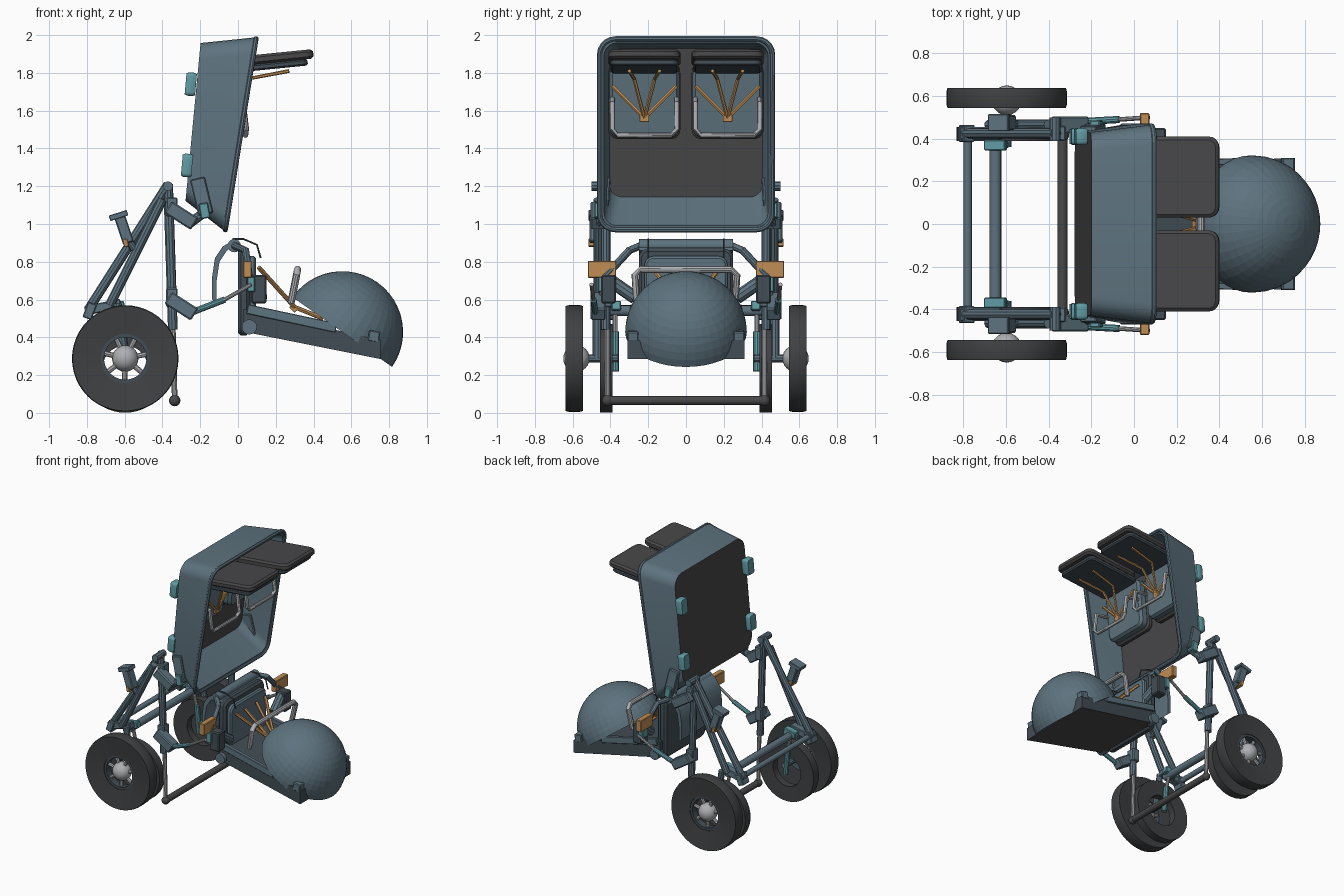
import bpy, bmesh, math
from mathutils import Vector, Matrix

if "Cube" in bpy.data.objects:
    bpy.data.objects.remove(bpy.data.objects["Cube"])


def material(name, rgb):
    m = bpy.data.materials.new(name)
    m.use_nodes = True
    m.diffuse_color = (*rgb, 1)
    m.node_tree.nodes["Principled BSDF"].inputs["Base Color"].default_value = (*rgb, 1)
    return m


SLATE = material("slate blue", (0.11, 0.17, 0.21))
DEEP = material("deep slate", (0.055, 0.075, 0.09))
DARK = material("charcoal", (0.065, 0.065, 0.068))
TYRE = material("tyre black", (0.05, 0.053, 0.055))
TEAL = material("teal", (0.12, 0.33, 0.37))
ORANGE = material("orange", (0.52, 0.27, 0.09))
LIGHT = material("light grey", (0.42, 0.43, 0.45))


def finish(name, bm, mats, smooth=True):
    bmesh.ops.recalc_face_normals(bm, faces=bm.faces[:])
    me = bpy.data.meshes.new(name)
    bm.to_mesh(me)
    bm.free()
    for m in mats if isinstance(mats, tuple) else (mats,):
        me.materials.append(m)
    ob = bpy.data.objects.new(name, me)
    bpy.context.collection.objects.link(ob)
    if smooth:
        bpy.ops.object.select_all(action='DESELECT')
        ob.select_set(True)
        bpy.context.view_layer.objects.active = ob
        bpy.ops.object.shade_smooth_by_angle(angle=math.radians(35))
    return ob


def loft(name, rings, mats, caps=True, closed=False, cap_index=0):
    bm = bmesh.new()
    loops = [[bm.verts.new(p) for p in ring] for ring in rings]
    pairs = list(zip(loops, loops[1:])) + ([(loops[-1], loops[0])] if closed else [])
    for a, b in pairs:
        for i in range(len(a)):
            j = (i + 1) % len(a)
            bm.faces.new((a[i], a[j], b[j], b[i]))
    if caps and not closed:
        for ring in (loops[0], loops[-1]):
            bm.faces.new(ring).material_index = cap_index
    return finish(name, bm, mats)


def round_rect(c, u, v, hu, hv, r, n=5):
    c, u, v = Vector(c), Vector(u).normalized(), Vector(v).normalized()
    pts = []
    for k, (su, sv) in enumerate(((1, 1), (-1, 1), (-1, -1), (1, -1))):
        for i in range(n + 1):
            a = math.pi / 2 * (k + i / n)
            pts.append(c + u * (su * (hu - r) + r * math.cos(a))
                       + v * (sv * (hv - r) + r * math.sin(a)))
    return pts


def slab(name, c, u, v, hu, hv, t, r, mat):
    # rounded cushion with softened edges
    n = Vector(u).cross(Vector(v)).normalized()
    c, e = Vector(c), min(t, r) * 0.3
    return loft(name, [round_rect(c + n * (k * t / 2), u, v, hu - d, hv - d, r - d)
                       for k, d in ((-1, e), (-0.5, 0), (0.5, 0), (1, e))], mat)


def rod(name, pts, r, mat, sides=10, cyclic=False):
    pts = [Vector(p) for p in pts]
    n, rings, side = len(pts), [], None
    for i, p in enumerate(pts):
        a = pts[i - 1] if i or cyclic else p
        b = pts[(i + 1) % n] if i < n - 1 or cyclic else p
        t = (b - a).normalized()
        if side is None:
            side = t.orthogonal()
        side = (side - t * side.dot(t)).normalized()
        up = t.cross(side)
        rings.append([p + (side * math.cos(q) + up * math.sin(q)) * r
                      for q in (math.tau * k / sides for k in range(sides))])
    return loft(name, rings, mat, closed=cyclic)


def beam(name, p, q, w, d, mat):
    # box from p to q, w wide along y and d deep
    p, q = Vector(p), Vector(q)
    z = (q - p).normalized()
    x = Vector((0, 1, 0)).cross(z).normalized()
    y = z.cross(x)
    bm = bmesh.new()
    m = Matrix.Translation((p + q) / 2) @ Matrix((x, y, z)).transposed().to_4x4()
    bmesh.ops.create_cube(bm, size=1, matrix=m @ Matrix.Diagonal((d, w, (q - p).length, 1)))
    bmesh.ops.bevel(bm, geom=bm.edges[:], offset=min(w, d) * 0.1, segments=1, affect='EDGES')
    return finish(name, bm, mat, False)


def ring_solid(name, c, profile, mat, seg=48):
    # revolve (radius, y) points about the y axis
    rings = [[(c[0] + r * math.cos(a), y, c[1] + r * math.sin(a))
              for a in (math.tau * k / seg for k in range(seg))] for r, y in profile]
    return loft(name, rings, mat, closed=True)


def ball(name, c, r, mat):
    bm = bmesh.new()
    bmesh.ops.create_uvsphere(bm, u_segments=20, v_segments=12, radius=r,
                              matrix=Matrix.Translation(c))
    return finish(name, bm, mat)


# Cabin tub, open towards +x
Y = (0, 1, 0)
back_v, rim_v = (0.08, 0, 0.84), (0.165, 0, 1.03)
tub = [round_rect((-0.238, 0, 1.54), Y, back_v, 0.43, 0.42, 0.09),
       round_rect((0.012, 0, 1.475), Y, rim_v, 0.465, 0.52, 0.09),
       round_rect((0.014, 0, 1.475), Y, rim_v, 0.435, 0.49, 0.07),
       round_rect((-0.215, 0, 1.535), Y, back_v, 0.405, 0.395, 0.07)]
loft("cabin_tub", tub, (SLATE, DARK), cap_index=1)
rod("cabin_rim", round_rect((0.014, 0, 1.475), Y, rim_v, 0.458, 0.512, 0.085), 0.014,
    SLATE, 8, True)

# Two cabin seats with harness
for s in (1, -1):
    c = 0.22 * s
    slab("seat_cushion", (0.17, c, 1.878), (1, 0, 0.1), Y, 0.23, 0.19, 0.05, 0.05, DARK)
    slab("seat_pan", (0.15, c, 1.835), (1, 0, 0.1), Y, 0.22, 0.18, 0.035, 0.04, DEEP)
    slab("seat_back", (-0.12, c, 1.65), Y, (0.1, 0, 1), 0.185, 0.19, 0.08, 0.05, SLATE)
    slab("seat_shell", (-0.17, c, 1.65), Y, (0.1, 0, 1), 0.19, 0.2, 0.05, 0.05, DARK)
    rod("seat_grab_bar", [(-0.08, c - 0.17, 1.66), (0.03, c - 0.17, 1.64),
        (0.045, c - 0.17, 1.5), (0.04, c - 0.14, 1.47), (0.04, c + 0.14, 1.47),
        (0.045, c + 0.17, 1.5), (0.03, c + 0.17, 1.64), (-0.08, c + 0.17, 1.66)], 0.014, LIGHT)
    beam("harness_buckle", (-0.03, c, 1.54), (-0.03, c, 1.58), 0.05, 0.02, ORANGE)
    for k in (1, -1):
        rod("harness_side_strap", [(-0.03, c, 1.56), (-0.04, c + 0.17 * k, 1.73)], 0.011, ORANGE, 6)
        rod("harness_top_strap", [(-0.03, c, 1.56), (0.06, c + 0.055 * k, 1.77),
                                  (0.27, c + 0.08 * k, 1.81)], 0.01, ORANGE, 6)

# Nose: half dome on a tilted wedge base
bm = bmesh.new()
bmesh.ops.create_uvsphere(bm, u_segments=40, v_segments=24, radius=0.322)
bmesh.ops.delete(bm, geom=[v for v in bm.verts if v.co.z < -0.01], context='VERTS')
bmesh.ops.holes_fill(bm, edges=bm.edges[:], sides=0)
bm.transform(Matrix.Translation((0.552, 0, 0.428)) @ Matrix.Rotation(math.radians(35), 4, 'Y'))
finish("nose_dome", bm, SLATE, False)


def wedge_end(x, lo, hi, h):
    return [(x, -h, lo), (x, h, lo), (x, h, hi), (x, -h, hi)]


base = loft("nose_base", [wedge_end(0.03, 0.43, 0.55, 0.28), wedge_end(0.755, 0.285, 0.385, 0.31)],
            (DEEP, DARK))
for f in base.data.polygons:
    f.material_index = int(f.normal.z < -0.5)
for s in (1, -1):
    beam("base_rail", (0.05, 0.28 * s, 0.55), (0.52, 0.295 * s, 0.45), 0.03, 0.05, SLATE)
    beam("base_corner_block", (0.69, 0.28 * s, 0.41), (0.75, 0.28 * s, 0.4), 0.06, 0.06, SLATE)
    rod("base_pivot", [(0.06, 0.24 * s, 0.455), (0.06, 0.31 * s, 0.455)], 0.04, SLATE, 16)

# Lower seat, its curved cover, grab bar and harness
slab("lower_seat_back", (0.03, 0, 0.64), Y, (0, 0, 1), 0.25, 0.23, 0.06, 0.05, DEEP)
slab("lower_seat_pad", (0.075, 0, 0.66), Y, (0, 0, 1), 0.22, 0.17, 0.04, 0.05, SLATE)
arc = [(-0.125, 0.6), (-0.125, 0.72), (-0.11, 0.82), (-0.07, 0.88), (-0.02, 0.91), (0.02, 0.88)]
loft("seat_cover", [[(x - 0.012, -0.25, z), (x - 0.012, 0.25, z), (x + 0.012, 0.25, z - 0.02),
                     (x + 0.012, -0.25, z - 0.02)] for x, z in arc], SLATE)
rod("cover_hinge", [(-0.02, -0.25, 0.885), (-0.02, 0.25, 0.885)], 0.035, SLATE, 16)
rod("lower_grab_bar", [(0.28, -0.26, 0.58), (0.31, -0.27, 0.73), (0.315, -0.24, 0.76),
    (0.315, 0.24, 0.76), (0.31, 0.27, 0.73), (0.28, 0.26, 0.58)], 0.019, LIGHT)
beam("lower_buckle", (0.28, 0, 0.57), (0.31, 0, 0.54), 0.06, 0.03, ORANGE)
for s in (1, -1):
    for w in (0.07, 0.18):
        rod("lower_harness", [(0.11, w * s, 0.77), (0.3, 0.02 * s, 0.56), (0.45, 0.04 * s, 0.5)],
            0.012, ORANGE, 6)
    rod("cable", [(-0.03, 0.2 * s, 0.92), (0.03, 0.2 * s, 0.92), (0.1, 0.2 * s, 0.89),
                  (0.12, 0.2 * s, 0.82)], 0.005, DEEP, 6)
    rod("base_strut", [(0.1, 0.4 * s, 0.7), (0.12, 0.27 * s, 0.61)], 0.035, SLATE)

# Side frames and running gear, mirrored across y
for s in (1, -1):
    y, yo = 0.425 * s, 0.465 * s
    # main legs
    rod("main_post", [(-0.37, y, 1.21), (-0.345, y, 0.44)], 0.026, SLATE)
    rod("post_extension", [(-0.345, y - 0.01 * s, 0.45), (-0.335, y - 0.01 * s, 0.07)], 0.015, LIGHT)
    ball("post_foot", (-0.335, y - 0.01 * s, 0.065), 0.03, DARK)
    rod("rear_leg", [(-0.37, y, 1.21), (-0.79, y, 0.55)], 0.025, SLATE)
    rod("inner_leg", [(-0.4, yo, 1.13), (-0.68, yo, 0.57)], 0.025, SLATE)
    rod("top_pivot", [(-0.37, 0.39 * s, 1.2), (-0.37, 0.5 * s, 1.2)], 0.026, SLATE)
    beam("foot_link", (-0.81, y, 0.54), (-0.62, y, 0.58), 0.06, 0.05, SLATE)
    beam("foot_clamp", (-0.8, y, 0.5), (-0.77, y, 0.58), 0.08, 0.05, SLATE)
    # linkage blocks
    beam("crank_block", (-0.63, 0.475 * s, 1.05), (-0.58, 0.475 * s, 0.9), 0.07, 0.06, SLATE)
    beam("crank_cap", (-0.68, 0.475 * s, 1.03), (-0.585, 0.475 * s, 1.06), 0.08, 0.03, SLATE)
    beam("crank_pin", (-0.6, 0.475 * s, 0.92), (-0.59, 0.475 * s, 0.88), 0.08, 0.025, ORANGE)
    rod("crank_rod", [(-0.585, 0.475 * s, 0.92), (-0.53, 0.46 * s, 0.84)], 0.02, SLATE)
    for z in (1.09, 0.61):
        beam("arm_block", (-0.37, yo, z), (-0.23, yo, z - 0.09), 0.08, 0.075, SLATE)
        beam("arm_collar", (-0.35, y, z - 0.05), (-0.35, y, z + 0.05), 0.07, 0.06, SLATE)
    rod("cabin_arm", [(-0.26, yo, 1.0), (-0.18, 0.43 * s, 1.06)], 0.025, SLATE)
    rod("support_strut", [(-0.25, 0.48 * s, 0.53), (-0.07, 0.49 * s, 0.6)], 0.017, TEAL)
    rod("support_rod", [(-0.07, 0.49 * s, 0.6), (0.07, 0.5 * s, 0.68)], 0.011, LIGHT)
    # cabin mounts and back clips
    beam("cabin_mount", (-0.215, 0.43 * s, 1.24), (-0.17, 0.44 * s, 1.05), 0.06, 0.08, SLATE)
    beam("mount_joint", (-0.185, 0.455 * s, 1.11), (-0.17, 0.455 * s, 1.03), 0.06, 0.05, TEAL)
    for x, z in ((-0.25, 1.74), (-0.27, 1.31)):
        slab("back_clip", (x, 0.41 * s, z), Y, (0.09, 0, 1), 0.04, 0.062, 0.055, 0.02, TEAL)
    # nose supports
    beam("side_latch", (0.05, 0.445 * s, 0.715), (0.05, 0.445 * s, 0.805), 0.15, 0.045, ORANGE)
    beam("side_box", (0.11, 0.41 * s, 0.58), (0.11, 0.41 * s, 0.73), 0.08, 0.08, DEEP)
    beam("side_hinge", (0.07, 0.43 * s, 0.64), (0.07, 0.43 * s, 0.72), 0.07, 0.04, TEAL)
    rod("side_strut", [(0.06, 0.43 * s, 0.72), (0.04, 0.3 * s, 0.86), (-0.02, 0.24 * s, 0.885)],
        0.02, SLATE)
    # wheels, hub and spokes
    c = (-0.597, 0.288)
    ring_solid("outer_wheel", c, [(0.13, 0.56 * s), (0.278, 0.545 * s), (0.282, 0.56 * s),
               (0.282, 0.622 * s), (0.278, 0.637 * s), (0.13, 0.62 * s)], TYRE)
    ring_solid("wheel_rim", c, [(0.112, 0.56 * s), (0.132, 0.56 * s), (0.132, 0.615 * s),
                                (0.112, 0.615 * s)], DEEP)
    ring_solid("inner_wheel", (-0.597, 0.236), [(0.12, 0.395 * s), (0.235, 0.39 * s),
               (0.235, 0.455 * s), (0.12, 0.45 * s)], TYRE)
    ball("hub", (c[0], 0.58 * s, c[1]), 0.07, LIGHT)
    rod("axle", [(c[0], 0.36 * s, c[1]), (c[0], 0.6 * s, c[1])], 0.022, SLATE)
    for k in range(7):
        a = math.tau * k / 7 + 0.2
        d = Vector((math.cos(a), 0, math.sin(a)))
        o = Vector((c[0], 0.585 * s, c[1]))
        rod("spoke", [o + d * 0.06, o + d * 0.12], 0.014, LIGHT, 8)
    # suspension
    rod("shock_body", [(-0.6, 0.375 * s, 0.22), (-0.62, 0.375 * s, 0.43)], 0.02, TEAL)
    rod("shock_rod", [(-0.62, 0.375 * s, 0.42), (-0.65, 0.375 * s, 0.55)], 0.013, LIGHT)
    beam("shock_top", (-0.7, 0.37 * s, 0.55), (-0.6, 0.37 * s, 0.57), 0.05, 0.05, TEAL)
    rod("axle_upright", [(c[0], 0.47 * s, c[1]), (-0.64, 0.47 * s, 0.58)], 0.024, SLATE)

# Cross bars
for name, x, z, h, r, m in (("rear_cross_bar", -0.78, 0.55, 0.43, 0.02, SLATE),
                            ("axle_cross_bar", -0.65, 0.54, 0.42, 0.028, SLATE),
                            ("foot_cross_bar", -0.335, 0.065, 0.41, 0.024, DARK)):
    rod(name, [(x, -h, z), (x, h, z)], r, m, 14)
